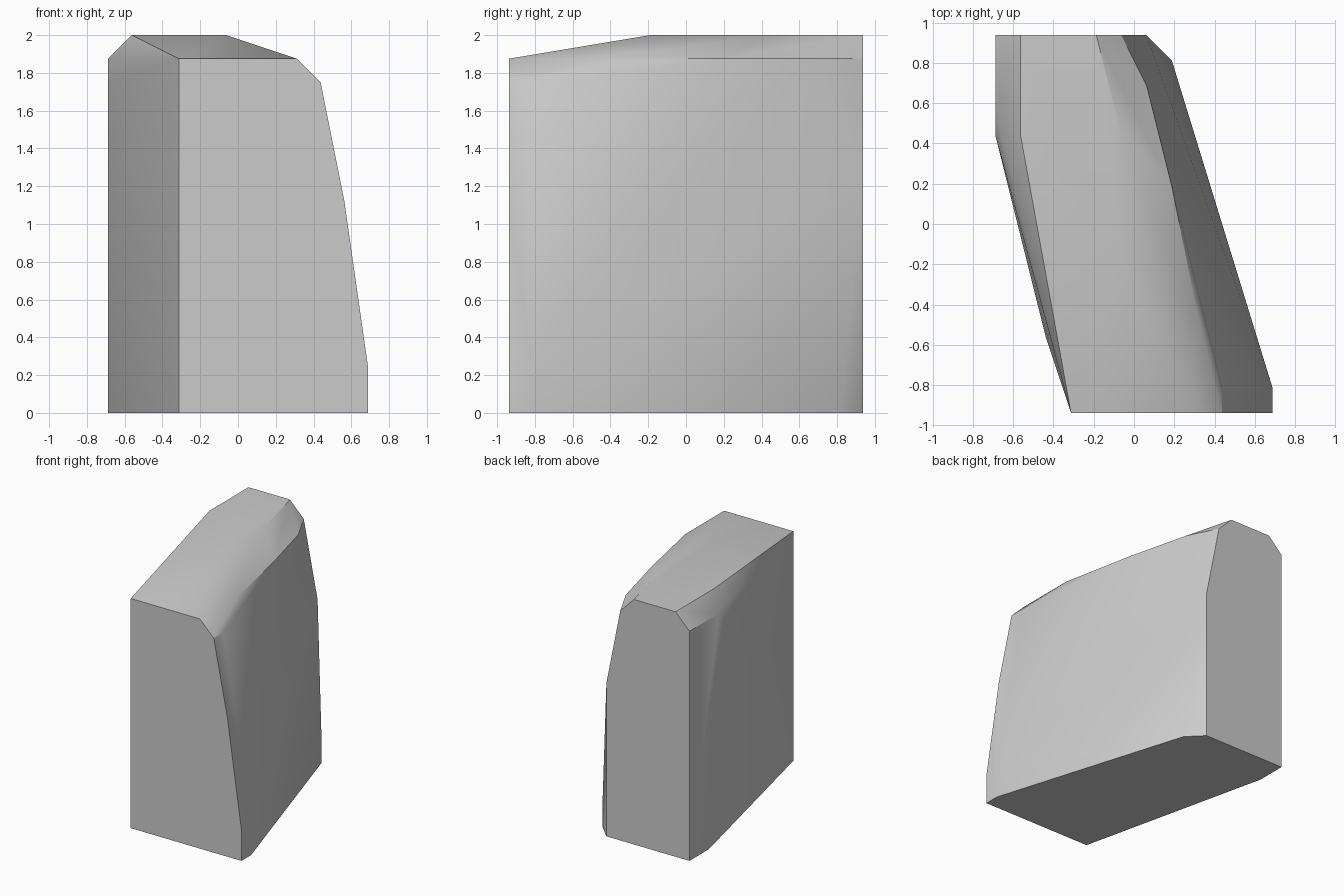
import bpy
import bmesh
import math
from mathutils import Vector

default_cube = bpy.data.objects.get("Cube")
if default_cube:
    bpy.data.objects.remove(default_cube, do_unlink=True)

# The block is chiselled on a regular grid of small cells
CELL = 0.125
WIDTH, DEPTH = 11, 15


def grid_point(column, row, level):
    """Turn grid steps into a position centred on the ground."""
    return Vector((column - WIDTH / 2, row - DEPTH / 2, level)) * CELL


def stone_material(name, shade):
    colour = (shade, shade, shade, 1)
    material = bpy.data.materials.new(name)
    material.use_nodes = True
    material.diffuse_color = colour
    shader = next(n for n in material.node_tree.nodes if n.type == "BSDF_PRINCIPLED")
    shader.inputs["Base Color"].default_value = colour
    return material


# End profiles, as column and level
front_profile = [(3, 0), (3, 15), (8, 15), (9, 14), (10, 9), (11, 2), (11, 0)]
back_profile = [(6, 0), (6, 10), (5, 15), (4, 16), (1, 16), (0, 15), (0, 0)]

# Top corners, as column and row
crown = [(5, 6), (5, 11), (1, 11)]
shoulder = [(8, 4), (7, 9), (6, 13)]

# Corners of the two long sides, as column, row and level
sloped_side = [(11, 1, 0), (11, 1, 2), (9, 1, 14), (7, 14, 0), (7, 14, 1), (6, 14, 12)]
upright_side = [(0, 13, 0), (0, 12, 15), (0, 11, 14), (2, 3, 9)]

corners = [(column, 0, level) for column, level in front_profile]
corners += [(column, DEPTH, level) for column, level in back_profile]
corners += [(column, row, 16) for column, row in crown]
corners += [(column, row, 15) for column, row in shoulder]
corners += sloped_side + upright_side

# Wrap the corners in one solid block and merge its flat faces
bm = bmesh.new()
for corner in corners:
    bm.verts.new(grid_point(*corner))
bmesh.ops.convex_hull(bm, input=bm.verts[:])
loose = [vert for vert in bm.verts if not vert.link_faces]
bmesh.ops.delete(bm, geom=loose, context="VERTS")
bmesh.ops.dissolve_limit(
    bm, angle_limit=math.radians(0.5), verts=bm.verts[:], edges=bm.edges[:]
)
bmesh.ops.recalc_face_normals(bm, faces=bm.faces[:])

mesh = bpy.data.meshes.new("stone_block")
bm.to_mesh(mesh)
bm.free()
mesh.materials.append(stone_material("plain grey", 0.6))

block = bpy.data.objects.new("stone_block", mesh)
bpy.context.collection.objects.link(block)

# Soft shading across shallow bends, crisp at the real edges
bpy.ops.object.select_all(action="DESELECT")
block.select_set(True)
bpy.context.view_layer.objects.active = block
bpy.ops.object.shade_smooth_by_angle(angle=math.radians(30))
